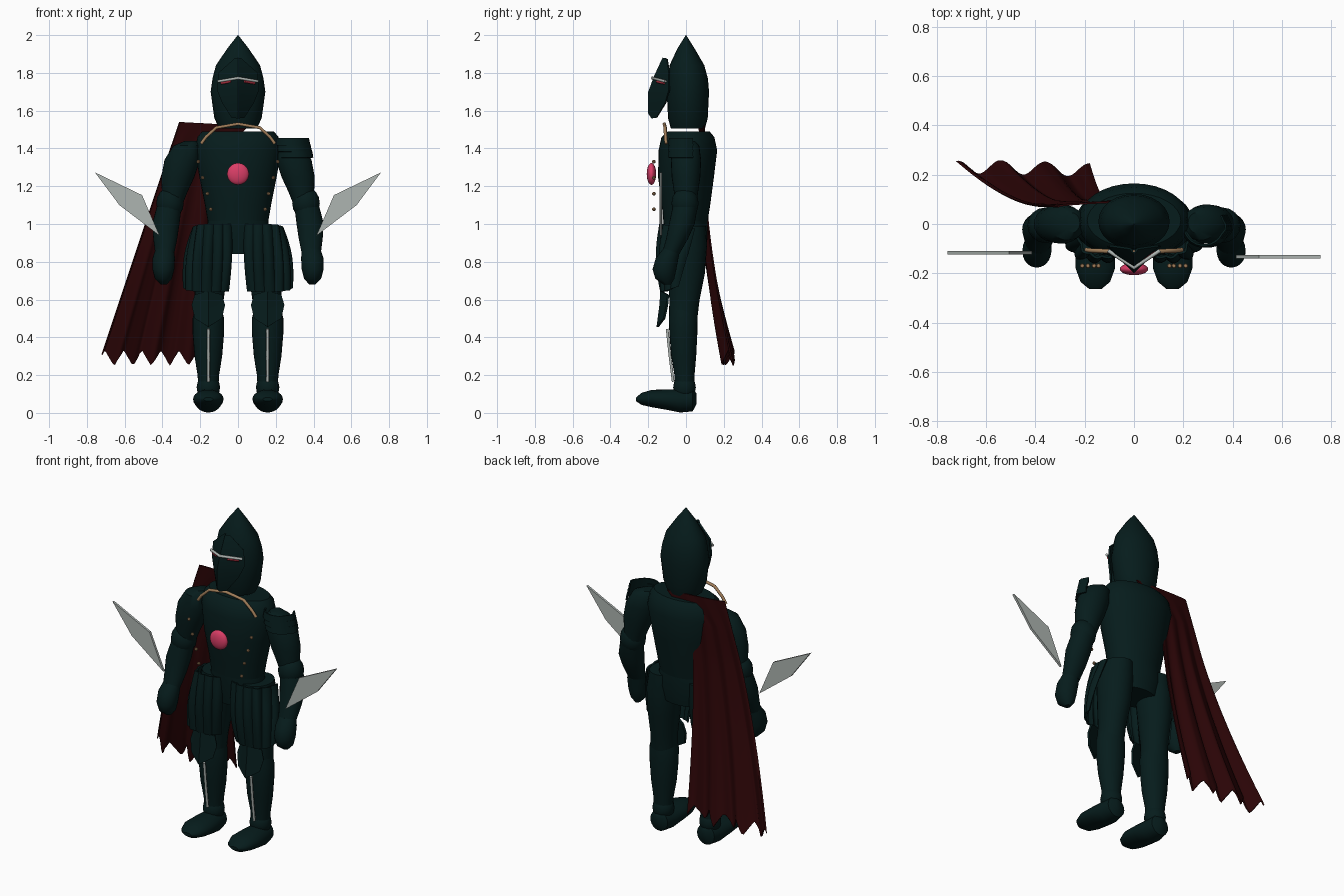
import bpy, bmesh, math
from mathutils import Vector

cube = bpy.data.objects.get("Cube")
if cube:
    bpy.data.objects.remove(cube, do_unlink=True)


def material(name, rgb):
    m = bpy.data.materials.new(name)
    m.use_nodes = True
    m.diffuse_color = (*rgb, 1)
    m.node_tree.nodes["Principled BSDF"].inputs["Base Color"].default_value = (*rgb, 1)
    return m


TEAL = material("dark_teal_armour", (.0018, .0115, .0115))
RED = material("dark_red_cloth", (.023, .0013, .0018))
PINK = material("pink_gem", (.7, .048, .135))
SILVER = material("pale_steel", (.42, .46, .44))
GOLD = material("bronze_trim", (.35, .205, .1))
GLOW = material("red_glow", (.4, .03, .05))


def finish(name, bm, mat, thick=0, angle=40):
    bmesh.ops.recalc_face_normals(bm, faces=bm.faces)
    me = bpy.data.meshes.new(name)
    bm.to_mesh(me)
    bm.free()
    me.materials.append(mat)
    ob = bpy.data.objects.new(name, me)
    bpy.context.collection.objects.link(ob)
    bpy.ops.object.select_all(action="DESELECT")
    ob.select_set(True)
    bpy.context.view_layer.objects.active = ob
    if thick:
        mod = ob.modifiers.new("thickness", "SOLIDIFY")
        mod.thickness = thick
        mod.offset = 0
        bpy.ops.object.modifier_apply(modifier=mod.name)
    bpy.ops.object.shade_smooth_by_angle(angle=math.radians(angle))


def skin(name, rows, mat, closed=False, caps=False, thick=0, angle=40):
    """Skin rows of points into a surface."""
    bm = bmesh.new()
    vs = [[bm.verts.new(p) for p in r] for r in rows]
    n = len(rows[0])
    for a, b in zip(vs, vs[1:]):
        for i in range(n if closed else n - 1):
            j = (i + 1) % n
            bm.faces.new((a[i], a[j], b[j], b[i]))
    if caps:
        bm.faces.new(vs[0])
        bm.faces.new(vs[-1])
    finish(name, bm, mat, thick, angle)


def ring(x, y, z, rx, ry, n, flat):
    pts = []
    for i in range(n):
        a = math.tau * i / n
        u, v = rx * math.cos(a), ry * math.sin(a)
        pts.append((x + u, y + v, z) if flat else (x + u, y, z + v))
    return pts


def loft(name, rings, n=24, flat=True, side=1):
    rows = [ring(x * side, y, z, rx, ry, n, flat) for x, y, z, rx, ry in rings]
    skin(name, rows, TEAL, closed=True, caps=True)


def bar(name, pts, radius, mat):
    cu = bpy.data.curves.new(name, "CURVE")
    cu.dimensions = "3D"
    cu.bevel_depth = radius
    cu.bevel_resolution = 1
    cu.use_fill_caps = True
    sp = cu.splines.new("POLY")
    sp.points.add(len(pts) - 1)
    for p, co in zip(sp.points, pts):
        p.co = (*co, 1)
    cu.materials.append(mat)
    ob = bpy.data.objects.new(name, cu)
    bpy.context.collection.objects.link(ob)


def ball(name, centre, scale, mat, seg=16):
    bm = bmesh.new()
    bmesh.ops.create_uvsphere(bm, u_segments=seg, v_segments=seg // 2, radius=1)
    bmesh.ops.scale(bm, vec=scale, verts=bm.verts)
    bmesh.ops.translate(bm, vec=centre, verts=bm.verts)
    finish(name, bm, mat)


def along(path, t):
    """Point at fraction t of an evenly spaced path."""
    f = t * (len(path) - 1)
    i = min(int(f), len(path) - 2)
    return Vector(path[i]).lerp(Vector(path[i + 1]), f - i)


# Helmet with a pointed crown
loft("helmet", [(0, .01, 1.505, .1, .09), (0, .01, 1.56, .125, .105), (0, .01, 1.7, .145, .112),
                (0, .01, 1.77, .135, .106), (0, .005, 1.84, .117, .092),
                (0, 0, 1.93, .056, .045), (0, 0, 2.0, .001, .001)])

# Visor with a centre ridge
ridge = [(0, -.12, 1.878), (0, -.165, 1.78), (0, -.195, 1.7), (0, -.195, 1.585), (0, -.178, 1.56)]
edge = [(.015, -.1, 1.875), (.1, -.088, 1.8), (.108, -.088, 1.71), (.08, -.108, 1.64), (.03, -.155, 1.563)]
skin("visor", [[(-x, y, z), r, (x, y, z)] for r, (x, y, z) in zip(ridge, edge)],
     TEAL, thick=.01, angle=25)
bar("eye_slit", [(-.105, -.108, 1.755), (0, -.178, 1.773), (.105, -.108, 1.755)], .008, SILVER)

# Torso and hips
loft("torso", [(0, .015, 1.49, .19, .11), (0, .01, 1.46, .215, .14), (0, .01, 1.39, .228, .155),
               (0, 0, 1.25, .205, .148), (0, 0, 1.1, .175, .128), (0, -.003, 1.0, .158, .115)], n=32)
loft("hips", [(0, -.003, 1.02, .16, .117), (0, 0, .93, .17, .115), (0, 0, .84, .14, .1)], n=32)
ball("chest_gem", (0, -.183, 1.265), (.058, .025, .058), PINK, 24)
bar("collar_trim", [(-.195, -.105, 1.425), (-.17, -.108, 1.46), (-.115, -.11, 1.51), (0, -.115, 1.53),
                    (.115, -.11, 1.51), (.17, -.108, 1.46), (.195, -.105, 1.425)], .009, GOLD)

for side, label in ((1, "left"), (-1, "right")):
    # Glow under the eye slit
    bar(f"{label}_eye_glow", [(.035 * side, -.153, 1.754), (.088 * side, -.116, 1.745)], .007, GLOW)

    # Chest rivets
    for i, (x, z) in enumerate(((.21, 1.33), (.187, 1.245), (.162, 1.16), (.144, 1.078))):
        ball(f"{label}_rivet_{i + 1}", (x * side, -.17, z), (.01,) * 3, GOLD, 8)

    # Arm: upper arm, elbow, forearm and fist
    loft(f"{label}_upper_arm", [(.25, .005, 1.44, .03, .04), (.27, .002, 1.415, .072, .068),
                                (.295, 0, 1.34, .094, .08), (.318, 0, 1.25, .088, .076),
                                (.335, 0, 1.17, .068, .064), (.35, 0, 1.1, .055, .055)], side=side)
    ball(f"{label}_elbow", (.36 * side, -.005, 1.11), (.073, .072, .085), TEAL)
    loft(f"{label}_forearm", [(.365, -.005, 1.09, .066, .066), (.382, -.022, 1.0, .072, .068),
                              (.385, -.048, .92, .063, .058), (.388, -.082, .84, .05, .046)], side=side)
    loft(f"{label}_fist", [(.388, -.075, .87, .048, .045), (.393, -.1, .82, .059, .06),
                           (.395, -.114, .76, .058, .063), (.395, -.112, .71, .045, .05),
                           (.393, -.1, .68, .016, .02)], side=side)

    # Wrist blade
    bm = bmesh.new()
    bm.faces.new([bm.verts.new((x * side, -.125 - .008 * side, z)) for x, z in
                  ((.757, 1.273), (.508, 1.153), (.415, .938), (.628, 1.1))])
    finish(f"{label}_blade", bm, SILVER, .014, 20)

    # Leg, ankle and pointed foot
    loft(f"{label}_thigh", [(.13, .003, .99, .088, .103), (.14, .003, .88, .098, .108),
                            (.145, .002, .74, .09, .098), (.152, -.008, .6, .076, .08),
                            (.157, -.015, .5, .076, .075)], side=side)
    loft(f"{label}_shin", [(.157, -.015, .56, .07, .07), (.157, -.015, .5, .083, .076),
                           (.157, -.014, .42, .083, .074), (.157, -.012, .3, .073, .066),
                           (.157, -.008, .2, .057, .053), (.157, -.008, .12, .052, .05)], side=side)
    ball(f"{label}_ankle", (.157 * side, -.008, .135), (.062, .06, .07), TEAL)
    loft(f"{label}_foot", [(.157, .055, .075, .02, .03), (.157, .035, .068, .058, .06),
                           (.157, -.03, .064, .072, .062), (.157, -.1, .07, .08, .054),
                           (.157, -.18, .076, .08, .046), (.157, -.235, .074, .06, .032),
                           (.157, -.264, .072, .025, .01)], flat=False, side=side)
    bar(f"{label}_shin_strip", [(.157 * side, -.1, .445), (.157 * side, -.085, .3),
                                (.157 * side, -.068, .165)], .008, SILVER)

    # Pointed knee plate, bent around its centre line
    rows = []
    for w, y, z, drop in ((.07, -.13, .625, -.02), (.086, -.135, .57, 0), (.07, -.15, .5, .045)):
        rows.append([((.157 + w * t) * side, y + .035 * abs(t), z - drop * (1 - abs(t)))
                     for t in (-1, -.5, 0, .5, 1)])
    skin(f"{label}_knee_plate", rows, TEAL, thick=.012, angle=25)

    # Pleated hip guard wrapping the front and outside of the thigh
    top = [(.035, -.105, 1.0), (.09, -.128, 1.0), (.15, -.13, 1.0), (.205, -.105, .995),
           (.23, -.03, .985), (.23, .045, .975)]
    low = [(.052, -.09, .645), (.1, -.122, .64), (.16, -.125, .64), (.225, -.122, .643),
           (.27, -.09, .65), (.285, -.04, .67)]
    rows = []
    for k in range(9):
        row = []
        swell = math.sin(math.pi * k / 8)
        for i in range(49):
            t = i / 48
            p = along(top, t).lerp(along(low, t), k / 8)
            out = (p - Vector((.14, 0, p.z))).normalized()
            p += out * (abs(math.sin(math.pi * t * 6)) * (.007 + .012 * swell) + .01 * swell)
            row.append((p.x * side, p.y, p.z))
        rows.append(row)
    skin(f"{label}_hip_guard", rows, TEAL, thick=.01)

# Layered shoulder guard around the front of the left arm, with outer points
for k in range(3):
    rows = []
    for h, r in ((0, .081), (-.04, .088)):
        row = []
        for i in range(17):
            a = math.radians(-195 + 14 * i)
            spike = .008 * (i in (13, 14))
            row.append((.283 + .008 * k + (r + spike) * math.cos(a), -.005 + r * math.sin(a),
                        1.455 - .032 * k + h))
        rows.append(row)
    skin(f"shoulder_guard_{k + 1}", rows, TEAL, thick=.008)

# Cape hung from the right shoulder, folded and ragged at the hem
rows = []
COLS, LINES = 48, 24
for k in range(LINES + 1):
    v = k / LINES
    inner = -.1 - .08 * v + .16 * max(0, 1 - v * 8)
    row = []
    for i in range(COLS + 1):
        u = i / COLS
        tooth = abs((u * 5.5 + .84) % 1 - .5) * 2
        hem = .25 + .085 * tooth
        z = 1.54 + (hem - 1.54) * v - .02 * u * (1 - v)
        x = inner * u + (-.31 - .41 * v) * (1 - u)
        fall = max(0, v - .25) / .75
        y = .07 + .025 * u ** .5 + (.155 - .035 * u) * fall ** 1.6
        y += .028 * v * math.cos(math.tau * 3 * u)
        row.append((x, y, z))
    rows.append(row)
skin("cape", rows, RED, thick=.008, angle=60)
